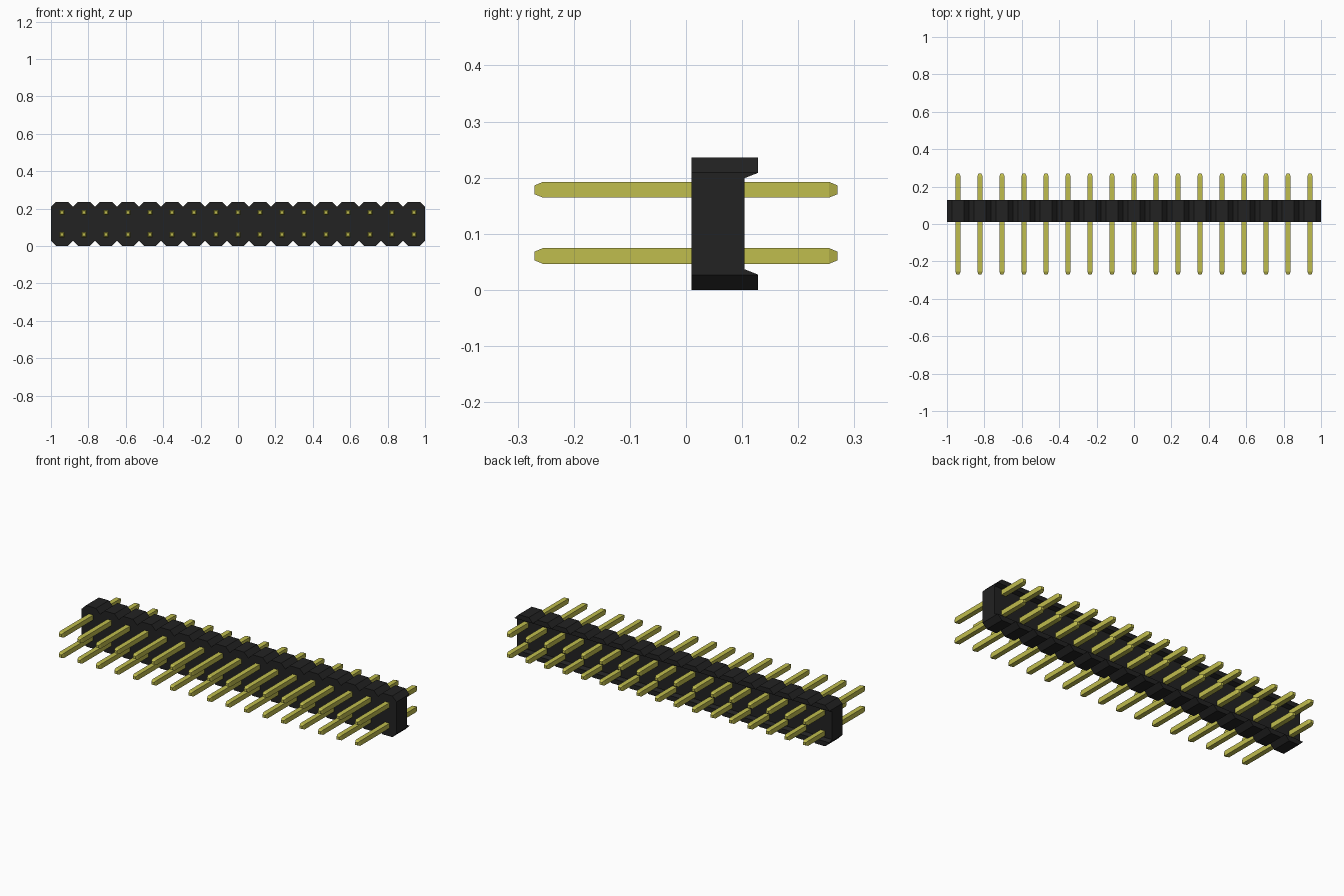
import bpy
import bmesh
from mathutils import Matrix, Vector

if "Cube" in bpy.data.objects:
    bpy.data.objects.remove(bpy.data.objects["Cube"], do_unlink=True)

COUNT = 17
PITCH = 2 / COUNT
HEIGHT = 0.236
CHAMFER = 0.027
FRONT, BACK, FLOOR = 0.01, 0.128, 0.104
ROWS = {"lower": 0.0605, "upper": 0.1785}


def make_material(name, rgb):
    mat = bpy.data.materials.new(name)
    mat.use_nodes = True
    mat.diffuse_color = (*rgb, 1)
    mat.node_tree.nodes["Principled BSDF"].inputs["Base Color"].default_value = (*rgb, 1)
    return mat


def make_object(name, bm, mat):
    bmesh.ops.recalc_face_normals(bm, faces=bm.faces)
    mesh = bpy.data.meshes.new(name)
    bm.to_mesh(mesh)
    bm.free()
    mesh.materials.append(mat)
    obj = bpy.data.objects.new(name, mesh)
    bpy.context.collection.objects.link(obj)
    return obj


def prism(name, points, direction, mat):
    """Extrude a closed outline along a direction."""
    bm = bmesh.new()
    face = bm.faces.new([bm.verts.new(p) for p in points])
    new = bmesh.ops.extrude_face_region(bm, geom=[face])["geom"]
    verts = [v for v in new if isinstance(v, bmesh.types.BMVert)]
    bmesh.ops.translate(bm, verts=verts, vec=Vector(direction))
    return make_object(name, bm, mat)


black = make_material("black plastic", (0.016, 0.016, 0.016))
gold = make_material("gold metal", (0.53, 0.51, 0.075))

# Housing: a row of joined chamfered blocks
bottom = [(-1, CHAMFER)]
for i in range(COUNT):
    left, right = -1 + i * PITCH, -1 + (i + 1) * PITCH
    bottom += [(left + CHAMFER, 0), (right - CHAMFER, 0), (right, CHAMFER)]
top = [(x, HEIGHT - z) for x, z in reversed(bottom)]
housing = prism("housing", [(x, FRONT, z) for x, z in bottom + top],
                (0, BACK - FRONT, 0), black)

# Channel along the back, with sloped lips
low_in, low_out = 0.037, 0.018
out = BACK + 0.024
channel = [(FLOOR, low_in), (out, low_out),
           (out, HEIGHT - low_out), (FLOOR, HEIGHT - low_in)]
cutter = prism("channel_cutter", [(-1.1, y, z) for y, z in channel], (2.2, 0, 0), black)
cutter.hide_render = True
cut = housing.modifiers.new("channel", "BOOLEAN")
cut.operation = "DIFFERENCE"
cut.solver = "EXACT"
cut.object = cutter
bpy.context.view_layer.objects.active = housing
bpy.ops.object.modifier_apply(modifier=cut.name)
bpy.data.objects.remove(cutter, do_unlink=True)

# Pins: square bars with tapered tips at both ends
LENGTH, HALF, TIP, TAPER = 0.27, 0.014, 0.0078, 0.015
stations = [(-LENGTH, TIP), (-LENGTH + TAPER, HALF),
            (LENGTH - TAPER, HALF), (LENGTH, TIP)]
for row, z in ROWS.items():
    bm = bmesh.new()
    for i in range(COUNT):
        x = -1 + (i + 0.5) * PITCH
        rings = [[bm.verts.new((x + sx * r, y, z + sz * r))
                  for sx, sz in ((-1, -1), (1, -1), (1, 1), (-1, 1))]
                 for y, r in stations]
        for a, b in zip(rings, rings[1:]):
            for k in range(4):
                n = (k + 1) % 4
                bm.faces.new((a[k], a[n], b[n], b[k]))
        bm.faces.new(rings[0])
        bm.faces.new(rings[-1])
    make_object(row + "_pin_row", bm, gold)
